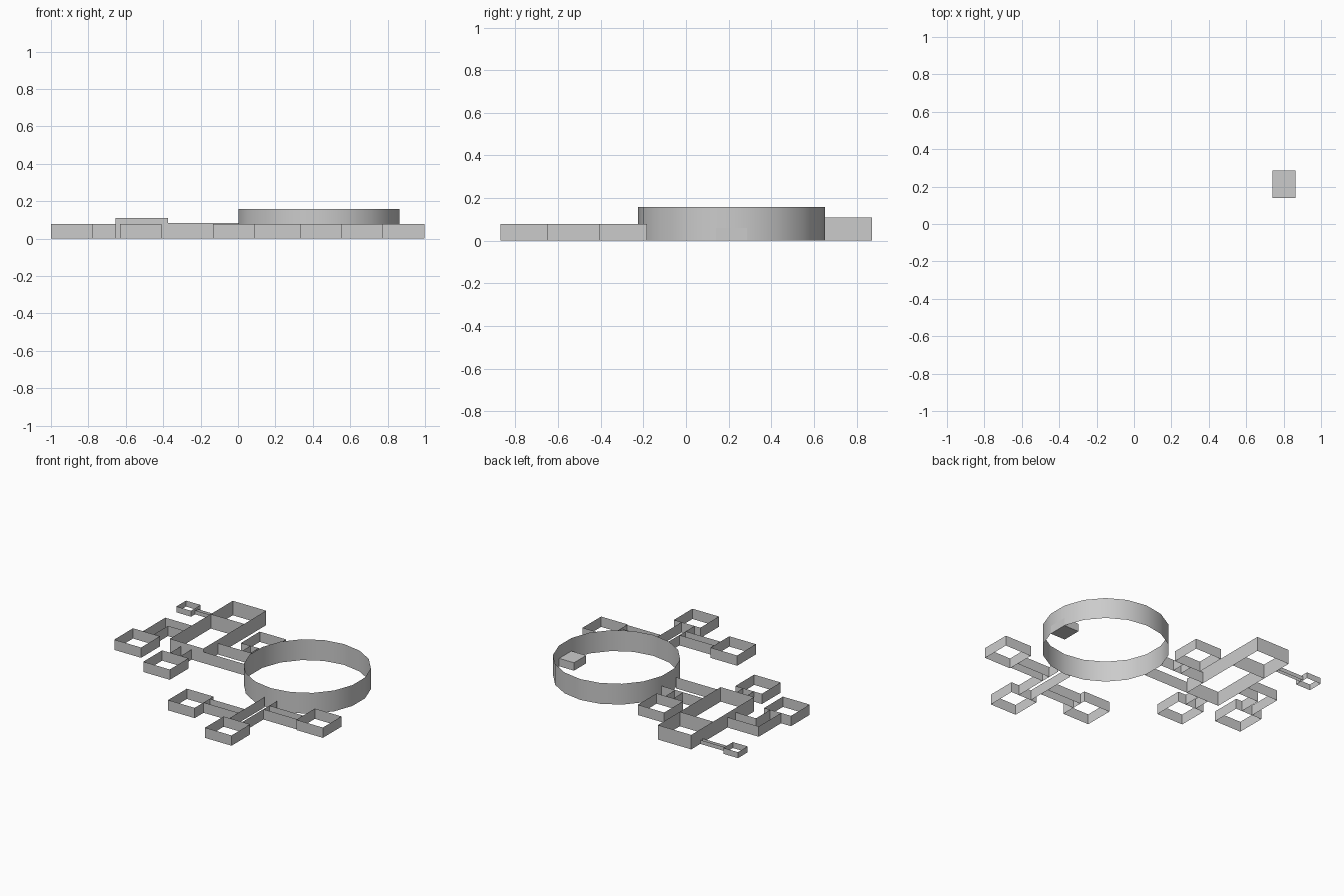
import bpy, bmesh, math

if "Cube" in bpy.data.objects:
    bpy.data.objects.remove(bpy.data.objects["Cube"])


def walls(name, paths, h, closed=False):
    """Thin upright walls raised along floor-plan paths."""
    bm = bmesh.new()
    for pts in paths:
        low = [bm.verts.new((x, y, 0)) for x, y in pts]
        top = [bm.verts.new((x, y, h)) for x, y in pts]
        n = len(pts)
        for i in range(n if closed else n - 1):
            j = (i + 1) % n
            bm.faces.new((low[i], low[j], top[j], top[i]))
    me = bpy.data.meshes.new(name)
    bm.to_mesh(me)
    bm.free()
    ob = bpy.data.objects.new(name, me)
    bpy.context.collection.objects.link(ob)
    return ob


def rect(x0, x1, y0, y1):
    return [(x0, y0), (x1, y0), (x1, y1), (x0, y1)]


H = 0.078

# Round hall, 18 sides
cx, cy, r, n = 0.433, 0.213, 0.438, 18
ring = [(cx + r * math.cos(math.radians(10 + 20 * i)),
         cy + r * math.sin(math.radians(10 + 20 * i))) for i in range(n)]
hall = walls("round_hall", [ring], 0.158, True)
bpy.context.view_layer.objects.active = hall
hall.select_set(True)
bpy.ops.object.shade_smooth_by_angle(angle=math.radians(30))

# Solid block inside the hall
bpy.ops.mesh.primitive_cube_add(size=1, location=(0.802, 0.213, 0.03))
block = bpy.context.object
block.name = "hall_block"
block.scale = (0.125, 0.146, 0.06)

# Long room with its dividing wall
walls("long_room", [rect(-0.655, -0.375, 0.12, 0.873)], 0.11, True)
walls("long_room_divider", [[(-0.655, 0.61), (-0.375, 0.61)]], 0.11)

# Square side rooms
rooms = {
    "west_room": (-1.0, -0.775, -0.055, 0.17),
    "southwest_room": (-0.63, -0.408, -0.235, -0.01),
    "north_room": (-0.255, -0.033, 0.40, 0.625),
    "south_room": (0.333, 0.555, -0.87, -0.648),
    "south_left_room": (-0.133, 0.09, -0.648, -0.423),
    "south_right_room": (0.773, 0.996, -0.405, -0.183),
}
for name, box in rooms.items():
    walls(name, [rect(*box)], H, True)
walls("closet", [rect(-1.0, -0.877, 0.69, 0.805)], 0.045, True)


# Straight corridors, two parallel walls each
def corridor(name, x0, x1, y0, y1, along_x, h=H):
    if along_x:
        paths = [[(x0, y), (x1, y)] for y in (y0, y1)]
    else:
        paths = [[(x, y0), (x, y1)] for x in (x0, x1)]
    walls(name, paths, h)


corridor("main_corridor", -0.375, 0.002, 0.12, 0.293, True, 0.085)
corridor("southwest_corridor", -0.562, -0.473, -0.01, 0.12, False)
corridor("north_corridor", -0.174, -0.108, 0.293, 0.40, False)
corridor("closet_corridor", -0.877, -0.655, 0.737, 0.764, True, 0.03)
corridor("south_corridor", 0.382, 0.49, -0.648, -0.23, False)
corridor("south_left_corridor", 0.09, 0.382, -0.541, -0.467, True)
corridor("south_right_corridor", 0.49, 0.773, -0.395, -0.323, True)

# Bent corridor to the west room
walls("west_corridor", [
    [(-0.655, 0.438), (-0.917, 0.438), (-0.917, 0.17)],
    [(-0.655, 0.34), (-0.826, 0.34), (-0.826, 0.17)],
], H)
